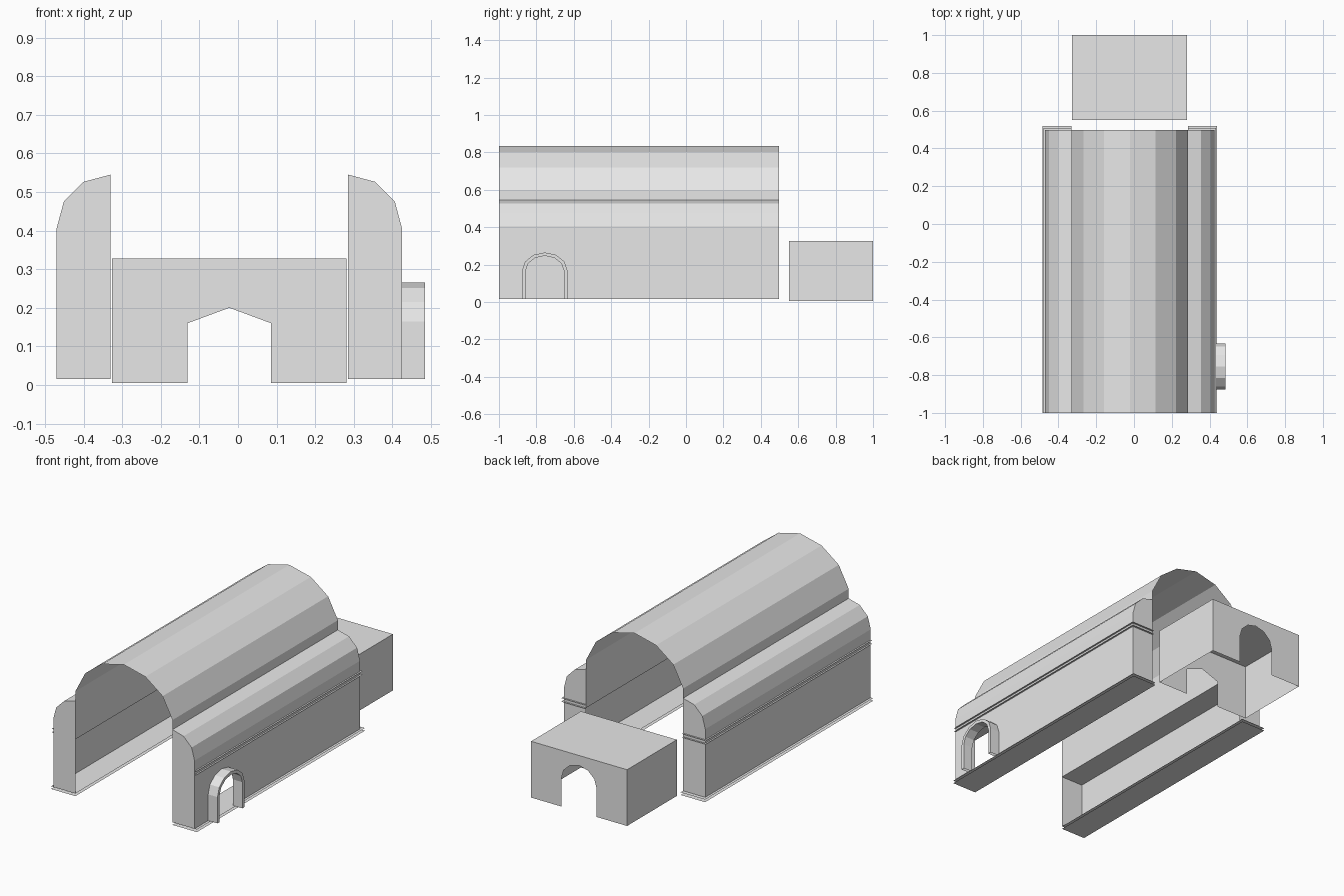
import bpy, bmesh, math

if "Cube" in bpy.data.objects:
    bpy.data.objects.remove(bpy.data.objects["Cube"], do_unlink=True)

stone = bpy.data.materials.new("pale_grey_stone")
stone.use_nodes = True
GREY = (0.8, 0.8, 0.8, 1)
stone.diffuse_color = GREY
stone.node_tree.nodes["Principled BSDF"].inputs["Base Color"].default_value = GREY

CX = -0.0225                 # axis of the hall
FRONT, BACK = -1.0, 0.497    # ends of the hall
INNER, OUTER = 0.3075, 0.4475  # aisle walls, measured from the axis
BASE, CEILING, EAVE = 0.015, 0.325, 0.405


def build(name, faces):
    """Flat-shaded object from a list of polygons."""
    bm = bmesh.new()
    for poly in faces:
        bm.faces.new([bm.verts.new(p) for p in poly])
    bmesh.ops.remove_doubles(bm, verts=bm.verts, dist=0.0002)
    bmesh.ops.recalc_face_normals(bm, faces=bm.faces)
    mesh = bpy.data.meshes.new(name)
    bm.to_mesh(mesh)
    bm.free()
    mesh.materials.append(stone)
    ob = bpy.data.objects.new(name, mesh)
    bpy.context.collection.objects.link(ob)
    return ob


def across(pts, y):
    """Points of an x-z outline placed at depth y."""
    return [(x, y, z) for x, z in pts]


def along(pts, x):
    """Points of a y-z outline placed at x."""
    return [(x, y, z) for y, z in pts]


def bridge(a, b):
    """Quads between two matching point rows."""
    return [(a[i], a[i + 1], b[i + 1], b[i]) for i in range(len(a) - 1)]


def arch(mid, half, foot, spring, top, steps):
    """Arched opening outline, from one foot over to the other."""
    curve = [(mid - half * math.cos(math.pi * i / steps),
              spring + (top - spring) * math.sin(math.pi * i / steps))
             for i in range(steps + 1)]
    return [(mid - half, foot)] + curve + [(mid + half, foot)]


def pierced(a0, a1, z0, z1, opening):
    """Wall outline with an arched doorway cut up from its foot."""
    return [(a0, z0)] + opening + [(a1, z0), (a1, z1), (a0, z1)]


def sheet(name, x0, x1, y0, y1, z):
    build(name, [[(x0, y0, z), (x1, y0, z), (x1, y1, z), (x0, y1, z)]])


# Central vault and its upper walls
half = [(INNER, CEILING), (INNER, 0.60), (0.245, 0.72), (0.136, 0.802)]
vault = ([(CX - x, z) for x, z in half] + [(CX, 0.835)]
         + [(CX + x, z) for x, z in reversed(half)])
build("nave_vault", bridge(across(vault, FRONT), across(vault, BACK)))

# Door in the left aisle
DOOR_Y = -0.755
door_in = arch(DOOR_Y, 0.103, BASE, 0.165, 0.247, 6)
door_out = arch(DOOR_Y, 0.122, BASE, 0.165, 0.265, 6)

# Aisles: quarter-round roof, end walls, outer wall, and paired thin courses
for side, label in ((1, "left"), (-1, "right")):
    r = OUTER - INNER
    roof = [(CX + side * (INNER + r * math.cos(math.radians(t))),
             EAVE + r * math.sin(math.radians(t))) for t in (0, 30, 60, 90)]
    xi, xo = CX + side * INNER, CX + side * OUTER
    end = [(xi, BASE), (xo, BASE)] + roof
    build(label + "_aisle_roof", bridge(across(roof, FRONT), across(roof, BACK)))
    build(label + "_aisle_front_wall", [across(end, FRONT)])
    build(label + "_aisle_back_wall", [across(end, BACK)])
    opening = door_in if side > 0 else []
    build(label + "_aisle_outer_wall",
          [along(pierced(FRONT, BACK, BASE, EAVE, opening), xo)])
    for part, z, lip, back in (("floor_underside", 0.0, 0.015, 0.52),
                               ("floor", BASE, 0.015, 0.52),
                               ("ceiling", CEILING, 0.01, 0.508),
                               ("upper_course", 0.345, 0.01, 0.508)):
        sheet(label + "_aisle_" + part, xi, xo + side * lip, FRONT, back, z)

# Projecting door surround
X0, X1 = CX + OUTER, 0.484
build("door_surround",
      bridge(along(door_out, X0), along(door_out, X1))
      + bridge(along(door_in, X0), along(door_in, X1))
      + bridge(along(door_out, X1), along(door_in, X1)))

# Hollow chapel behind the hall, with a doorway at each end
L, R, Y0, Y1, Z0, Z1 = -0.327, 0.281, 0.55, 1.0, 0.005, 0.327
shell = [(L, Z0), (L, Z1), (R, Z1), (R, Z0)]
build("chapel_walls_and_roof", bridge(across(shell, Y0), across(shell, Y1)))
pointed = arch(CX, 0.108, Z0, 0.16, 0.20, 2)
rounded = arch(CX, 0.112, Z0, 0.165, 0.27, 6)
build("chapel_inner_wall", [across(pierced(L, R, Z0, Z1, pointed), Y0)])
build("chapel_back_wall", [across(pierced(L, R, Z0, Z1, rounded), Y1)])
